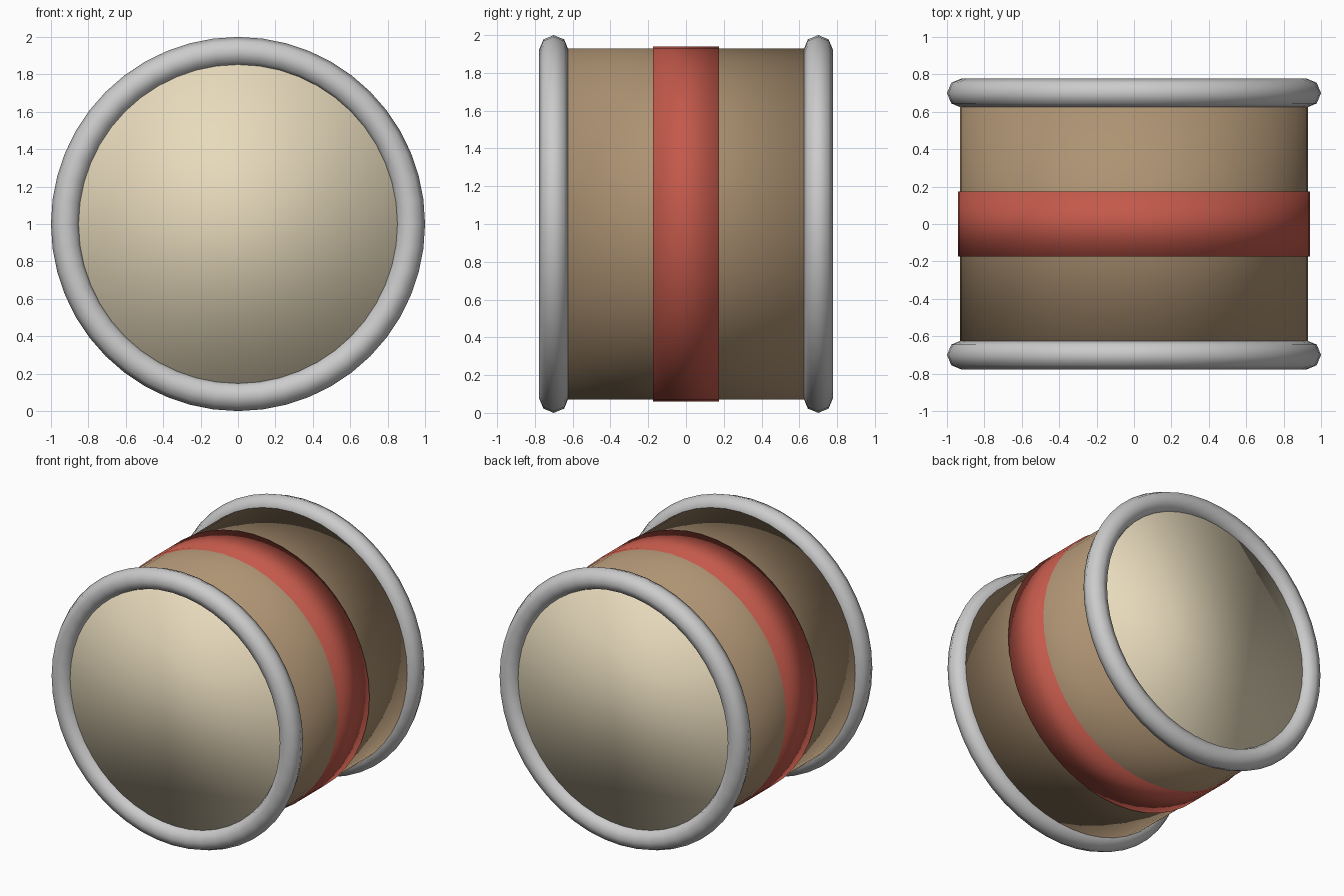
import bpy
from math import pi

if "Cube" in bpy.data.objects:
    bpy.data.objects.remove(bpy.data.objects["Cube"])


def material(name, rgb):
    m = bpy.data.materials.new(name)
    m.diffuse_color = (*rgb, 1)
    m.use_nodes = True
    m.node_tree.nodes["Principled BSDF"].inputs["Base Color"].default_value = m.diffuse_color
    return m


def finish(name, mat=None):
    ob = bpy.context.object
    ob.name = name
    bpy.ops.object.shade_smooth()
    if mat:
        ob.data.materials.append(mat)
    return ob


def drum_part(name, radius, depth, y, mat):
    # cylinder lying along the y axis
    bpy.ops.mesh.primitive_cylinder_add(vertices=48, radius=radius, depth=depth,
                                        location=(0, y, 1), rotation=(pi / 2, 0, 0))
    return finish(name, mat)


wood = material("wood", (0.42, 0.29, 0.17))
red = material("red_paint", (0.55, 0.10, 0.07))
skin = material("drum_skin", (0.80, 0.70, 0.50))

# shell and painted stripe
drum_part("shell", 0.93, 1.4, 0, wood)
drum_part("stripe", 0.94, 0.35, 0, red)

# skins and grey hoops at both ends
for side, label in ((-1, "front"), (1, "back")):
    drum_part(label + "_skin", 0.88, 0.04, side * 0.70, skin)
    bpy.ops.mesh.primitive_torus_add(major_segments=48, minor_segments=8,
                                     major_radius=0.922, minor_radius=0.078,
                                     location=(0, side * 0.70, 1), rotation=(pi / 2, 0, 0))
    finish(label + "_hoop")
